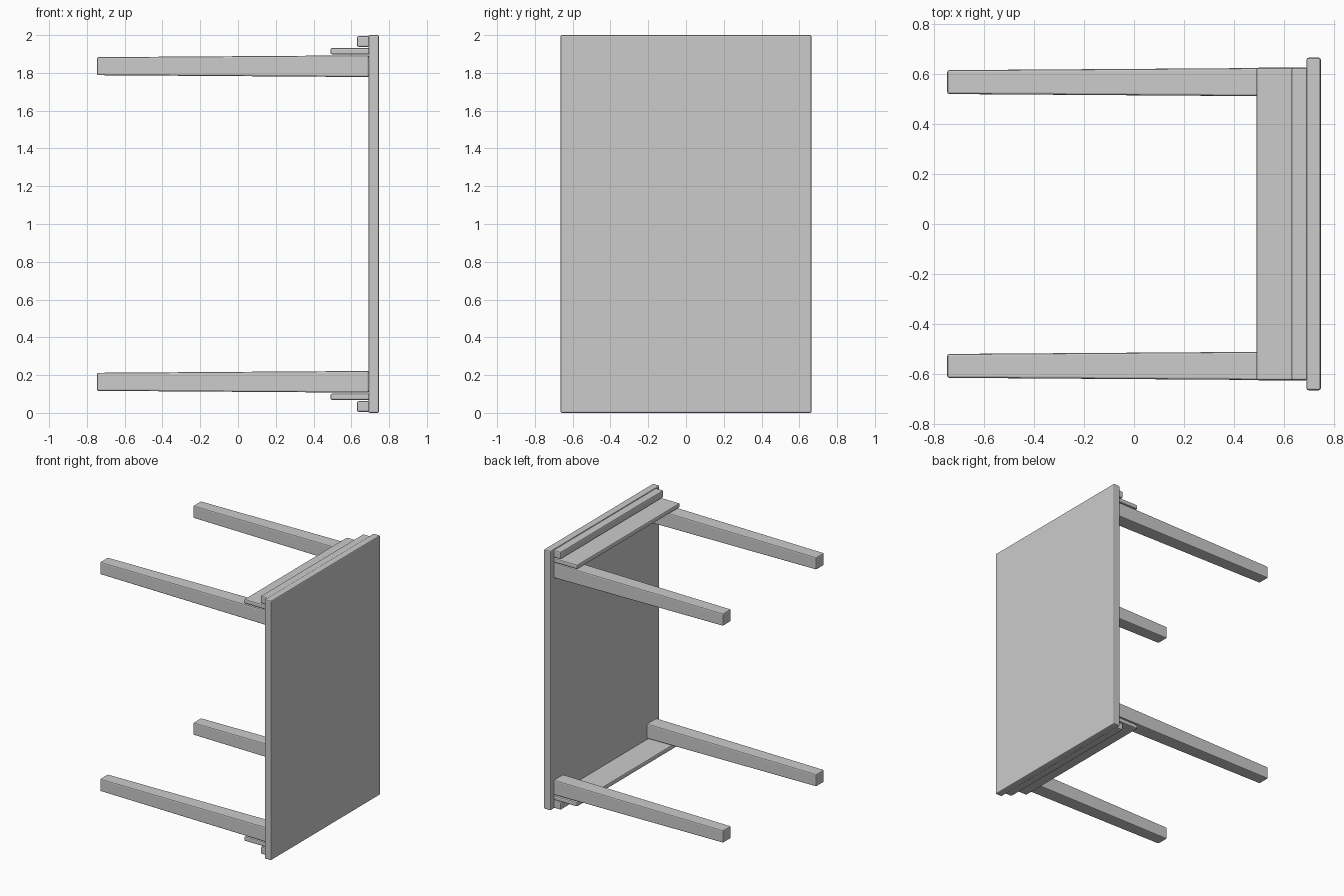
import bpy, bmesh

if "Cube" in bpy.data.objects:
    bpy.data.objects.remove(bpy.data.objects["Cube"])


def box(name, lo, hi, taper=1.0, bevel=0.008):
    """Bevelled box between two corners; taper shrinks the -x end face."""
    mid = [(a + b) / 2 for a, b in zip(lo, hi)]
    size = [b - a for a, b in zip(lo, hi)]
    bm = bmesh.new()
    bmesh.ops.create_cube(bm, size=1)
    for v in bm.verts:
        k = taper if v.co.x < 0 else 1.0
        v.co = (v.co.x * size[0], v.co.y * size[1] * k, v.co.z * size[2] * k)
    mesh = bpy.data.meshes.new(name)
    bm.to_mesh(mesh)
    bm.free()
    ob = bpy.data.objects.new(name, mesh)
    ob.location = mid
    bpy.context.collection.objects.link(ob)
    mod = ob.modifiers.new("Bevel", 'BEVEL')
    mod.width = bevel
    mod.segments = 2
    return ob


# Table top, standing on its short edge
box("table_top", (0.69, -0.665, 0), (0.747, 0.665, 2))

# Each end of the table: apron board, edge cleat and two tapered legs
for end, s in (("lower", -1), ("upper", 1)):
    def span(inner, outer):
        return sorted((1 + s * inner, 1 + s * outer))

    a, b = span(0.898, 0.932)
    box(f"{end}_apron", (0.49, -0.625, a), (0.695, 0.625, b))
    a, b = span(0.938, 0.994)
    box(f"{end}_edge_cleat", (0.63, -0.625, a), (0.695, 0.625, b))
    a, b = span(0.778, 0.893)
    for side, y in (("front", -0.5675), ("back", 0.5675)):
        box(f"{end}_{side}_leg", (-0.747, y - 0.0575, a), (0.692, y + 0.0575, b), taper=0.83)
